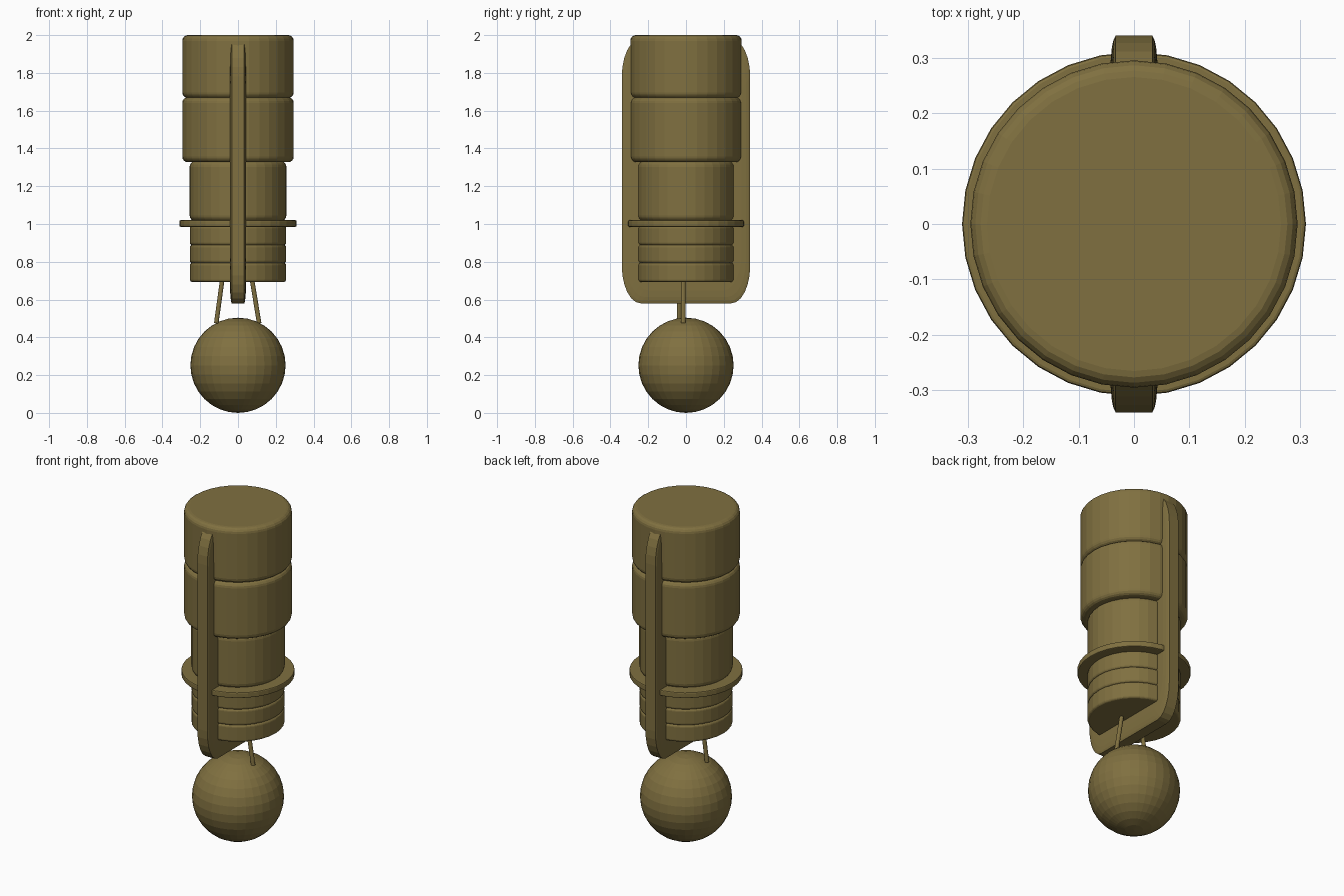
import bpy, bmesh, math
from mathutils import Vector

if "Cube" in bpy.data.objects:
    bpy.data.objects.remove(bpy.data.objects["Cube"])

mat = bpy.data.materials.new("olive_brown")
mat.diffuse_color = (0.215, 0.162, 0.051, 1)
mat.use_nodes = True
mat.node_tree.nodes["Principled BSDF"].inputs["Base Color"].default_value = mat.diffuse_color


def add_object(name, bm):
    bmesh.ops.recalc_face_normals(bm, faces=bm.faces)
    mesh = bpy.data.meshes.new(name)
    bm.to_mesh(mesh)
    bm.free()
    mesh.materials.append(mat)
    obj = bpy.data.objects.new(name, mesh)
    bpy.context.collection.objects.link(obj)
    return obj


def loft(name, rings):
    """Skin a list of equal-length point rings and cap both ends."""
    bm = bmesh.new()
    vs = [[bm.verts.new(p) for p in ring] for ring in rings]
    n = len(vs[0])
    for a, b in zip(vs, vs[1:]):
        for i in range(n):
            j = (i + 1) % n
            bm.faces.new((a[i], a[j], b[j], b[i]))
    bm.faces.new(vs[0])
    bm.faces.new(vs[-1])
    return add_object(name, bm)


def drum(name, z0, z1, r, bevel, sides=32, steps=4):
    """Upright cylinder with rounded rims."""
    arc = [math.pi / 2 * k / steps for k in range(steps + 1)]
    prof = [(r - bevel + bevel * math.sin(a), z0 + bevel - bevel * math.cos(a)) for a in arc]
    prof += [(r - bevel + bevel * math.cos(a), z1 - bevel + bevel * math.sin(a)) for a in arc]
    ang = [2 * math.pi * i / sides for i in range(sides)]
    return loft(name, [[(q * math.cos(t), q * math.sin(t), z) for t in ang] for q, z in prof])


# stacked body sections, from the top down
drum("top_section", 1.667, 2.0, 0.295, 0.03)
drum("upper_section", 1.327, 1.671, 0.295, 0.03)
drum("middle_section", 1.015, 1.333, 0.256, 0.03)
drum("flange", 0.985, 1.02, 0.31, 0.006, steps=2)
for i, (a, b) in enumerate([(0.888, 0.99), (0.793, 0.89), (0.693, 0.795)]):
    drum(f"lower_ring_{i + 1}", a, b, 0.255, 0.014)


# flat fin plate running through the body, with rounded corners and edges
def fin_ring(x, inset):
    hy, hz, ry, rz, pts = 0.34 - inset, 0.70 - inset * 1.5, 0.10, 0.20, []
    for q in range(4):
        sy, sz = (1, -1, -1, 1)[q], (1, 1, -1, -1)[q]
        for k in range(7):
            t = math.pi / 2 * (q + k / 6)
            pts.append((x, sy * (hy - ry) + ry * math.cos(t),
                        1.28 + sz * (hz - rz) + rz * math.sin(t)))
    return pts


half = [(0.033, 0.0), (0.037, 0.008), (0.040, 0.022), (0.042, 0.045)]
loft("fin_plate", [fin_ring(-x, d) for x, d in reversed(half)] + [fin_ring(x, d) for x, d in half])

# ball at the bottom
bm = bmesh.new()
bmesh.ops.create_uvsphere(bm, u_segments=32, v_segments=16, radius=0.252)
bmesh.ops.translate(bm, verts=bm.verts, vec=(0, 0, 0.252))
add_object("ball", bm)


# thin struts joining ball and body
def strut(name, p, q, r=0.012, sides=12):
    p, q = Vector(p), Vector(q)
    bm = bmesh.new()
    bmesh.ops.create_cone(bm, cap_ends=True, segments=sides, radius1=r, radius2=r, depth=(q - p).length)
    bm.transform(Vector((0, 0, 1)).rotation_difference(q - p).to_matrix().to_4x4())
    bmesh.ops.translate(bm, verts=bm.verts, vec=(p + q) / 2)
    add_object(name, bm)


strut("strut_right", (0.112, -0.015, 0.475), (0.070, -0.015, 0.73))
strut("strut_left", (-0.115, -0.036, 0.475), (-0.080, -0.036, 0.73))
